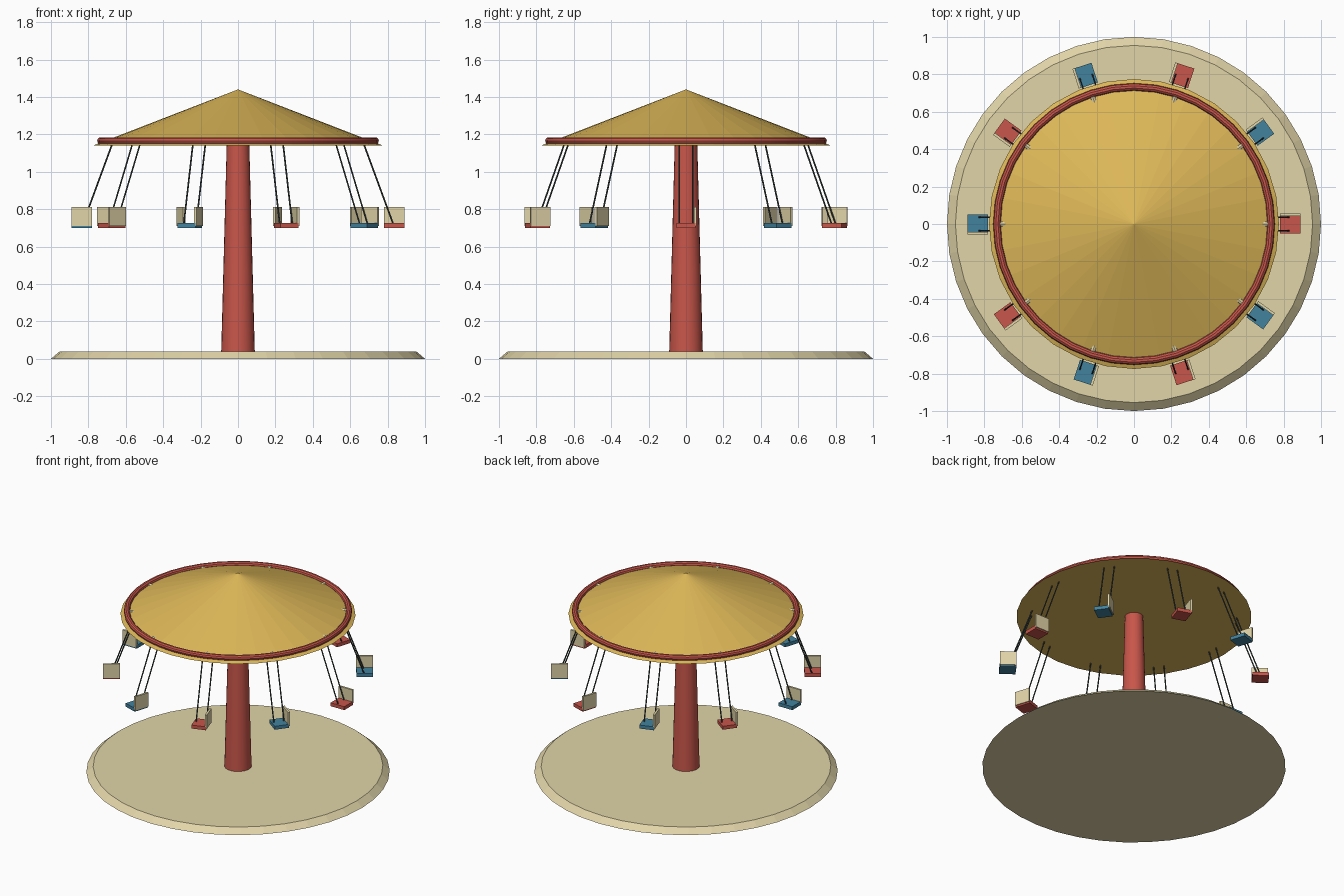
import bpy, math
from mathutils import Vector, Matrix

if "Cube" in bpy.data.objects:
    bpy.data.objects.remove(bpy.data.objects["Cube"])


def material(name, rgb):
    m = bpy.data.materials.new(name)
    m.diffuse_color = (*rgb, 1)
    m.use_nodes = True
    m.node_tree.nodes["Principled BSDF"].inputs["Base Color"].default_value = m.diffuse_color
    return m


CREAM = material("cream", (0.75, 0.66, 0.39))
RED = material("red", (0.58, 0.093, 0.069))
GOLD = material("gold", (0.73, 0.48, 0.098))
BLUE = material("blue", (0.054, 0.223, 0.342))
DARK = material("dark steel", (0.045, 0.055, 0.055))


def finish(name, mat, smooth=False):
    ob = bpy.context.object
    ob.name = name
    ob.data.materials.append(mat)
    if smooth:
        bpy.ops.object.shade_smooth_by_angle(angle=math.radians(30))
    return ob


def frustum(name, mat, r1, r2, z0, z1, sides, smooth=False):
    bpy.ops.mesh.primitive_cone_add(vertices=sides, radius1=r1, radius2=r2,
                                    depth=z1 - z0, location=(0, 0, (z0 + z1) / 2))
    return finish(name, mat, smooth)


def rod(name, mat, a, b, radius, sides):
    a, b = Vector(a), Vector(b)
    d = b - a
    bpy.ops.mesh.primitive_cylinder_add(vertices=sides, radius=radius, depth=d.length)
    ob = finish(name, mat, True)
    ob.matrix_world = Matrix.Translation((a + b) / 2) @ d.to_track_quat('Z', 'Y').to_matrix().to_4x4()
    return ob


def box(name, mat, center, size):
    bpy.ops.mesh.primitive_cube_add(size=1)
    ob = finish(name, mat)
    ob.matrix_world = Matrix.Translation(center) @ Matrix.Diagonal((*size, 1))
    return ob


# Platform, tapered mast and conical roof
frustum("platform", CREAM, 1.0, 0.955, 0, 0.038, 40)
frustum("mast", RED, 0.09, 0.06, 0.03, 1.16, 24, True)
frustum("canopy", GOLD, 0.775, 0, 1.14, 1.44, 32)

# Round trim on the roof edge
bpy.ops.mesh.primitive_torus_add(major_segments=40, minor_segments=10,
                                 major_radius=0.733, minor_radius=0.02,
                                 location=(0, 0, 1.165))
finish("canopy_rim", RED, True)

# Ten swings: roof arm, two chains, seat and backrest, colours alternating
for i in range(10):
    turn = Matrix.Rotation(math.radians(36 * i), 4, 'Z')
    parts = [
        rod("roof_arm", CREAM, (0.06, 0, 1.16), (0.72, 0, 1.16), 0.015, 8),
        box("seat", BLUE if i % 2 else RED, (0.835, 0, 0.7125), (0.11, 0.1, 0.025)),
        box("seat_back", CREAM, (0.835, 0.05, 0.761), (0.11, 0.014, 0.1)),
    ]
    for y in (-0.035, 0.035):
        parts.append(rod("chain", DARK, (0.67, y, 1.155), (0.833, y, 0.712), 0.0045, 6))
    for p in parts:
        p.matrix_world = turn @ p.matrix_world
